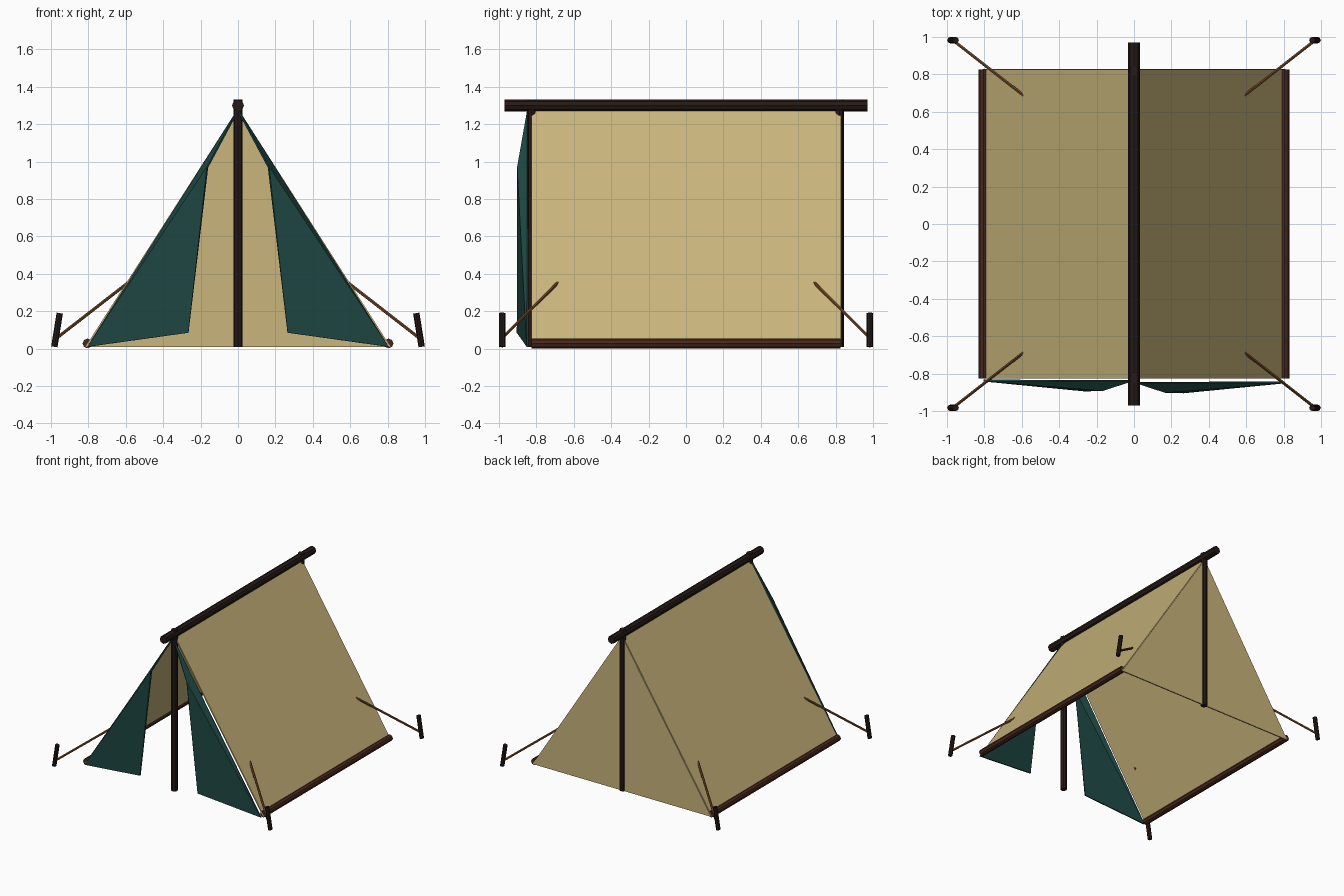
import bpy
from mathutils import Vector

if "Cube" in bpy.data.objects:
    bpy.data.objects.remove(bpy.data.objects["Cube"])


def material(name, rgb):
    m = bpy.data.materials.new(name)
    m.diffuse_color = (*rgb, 1)
    m.use_nodes = True
    m.node_tree.nodes["Principled BSDF"].inputs["Base Color"].default_value = m.diffuse_color
    return m


canvas = material("canvas", (0.58, 0.46, 0.20))
green = material("green_cloth", (0.012, 0.06, 0.053))
dark = material("dark_wood", (0.018, 0.010, 0.008))
red = material("red_wood", (0.065, 0.021, 0.012))
cord = material("cord", (0.17, 0.065, 0.018))


def rod(name, a, b, r, mat, sides=8):
    a, b = Vector(a), Vector(b)
    d = b - a
    bpy.ops.mesh.primitive_cylinder_add(vertices=sides, radius=r, depth=d.length,
                                        location=(a + b) / 2)
    ob = bpy.context.object
    ob.rotation_euler = d.to_track_quat('Z', 'Y').to_euler()
    ob.name = name
    ob.data.materials.append(mat)
    return ob


def sheet(name, verts, faces, mat, thickness=0.01, offset=0):
    me = bpy.data.meshes.new(name)
    me.from_pydata(verts, [], faces)
    me.materials.append(mat)
    ob = bpy.data.objects.new(name, me)
    bpy.context.collection.objects.link(ob)
    mod = ob.modifiers.new("thickness", 'SOLIDIFY')
    mod.thickness = thickness
    mod.offset = offset
    return ob


# Ridge pole and upright poles
rod("ridge_pole", (0, -0.97, 1.3), (0, 0.97, 1.3), 0.032, dark)
rod("front_pole", (0, -0.825, 0.01), (0, -0.825, 1.333), 0.025, dark)
rod("back_pole", (0, 0.82, 0.01), (0, 0.82, 1.333), 0.025, dark)

# Back wall
sheet("back_wall", [(-0.81, 0.825, 0.01), (0.81, 0.825, 0.01), (0, 0.825, 1.275)],
      [(0, 1, 2)], canvas)

for s, side in ((-1, "left"), (1, "right")):
    # Sloping roof cloth
    sheet(side + "_roof", [(0, -0.825, 1.275), (0, 0.825, 1.275),
                           (s * 0.81, 0.825, 0.01), (s * 0.81, -0.825, 0.01)],
          [(0, 1, 2, 3)], canvas)
    # Ground rail along the hem
    rod(side + "_hem_rail", (s * 0.805, -0.825, 0.028), (s * 0.805, 0.825, 0.028),
        0.026, red)
    # Folded-back door flap
    y = -0.842 - s * 0.005
    sheet(side + "_door_flap", [(0, y, 1.275), (s * 0.805, y, 0.01),
                                (s * 0.265, y - 0.053, 0.085),
                                (s * 0.163, y - 0.053, 0.97)],
          [(0, 1, 3), (1, 2, 3)], green)
    # Stakes and guy ropes
    for t, end in ((-1, "front"), (1, "back")):
        tag = f"{end}_{side}"
        rod(tag + "_stake", (s * 0.982, t * 0.983, 0.01), (s * 0.953, t * 0.983, 0.19),
            0.017, dark)
        rod(tag + "_rope", (s * 0.965, t * 0.98, 0.06), (s * 0.585, t * 0.683, 0.355),
            0.009, cord, 6)
